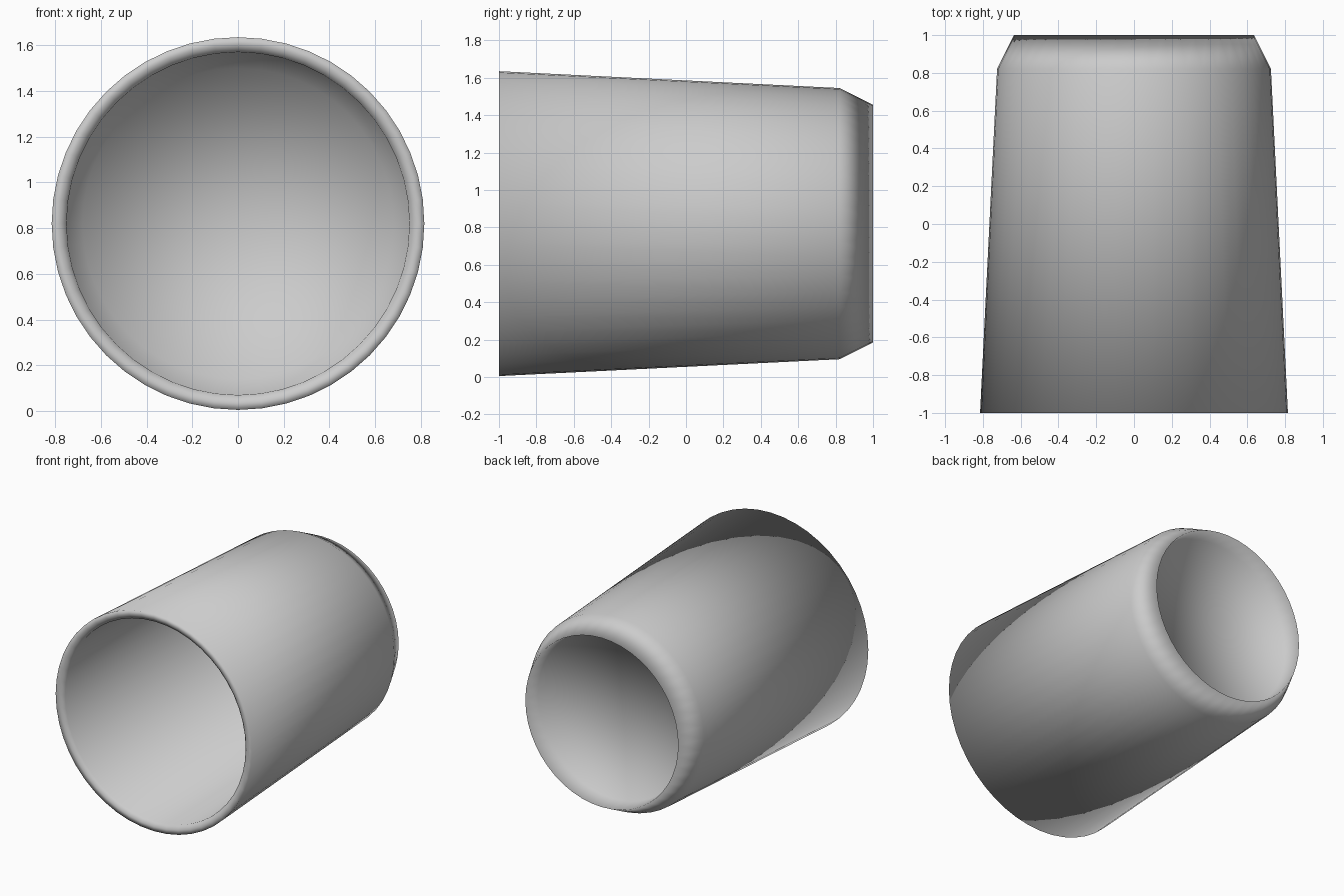
import bpy, bmesh, math

if "Cube" in bpy.data.objects:
    bpy.data.objects.remove(bpy.data.objects["Cube"])

SIDES = 48
CENTRE_Z = 0.82


def lathe(name, profile, sides):
    """Spin (y, radius) points round the lengthwise axis; zero radius makes a pole."""
    bm = bmesh.new()
    rings = []
    for y, r in profile:
        if r == 0:
            rings.append([bm.verts.new((0, y, CENTRE_Z))] * sides)
            continue
        rings.append([bm.verts.new((r * math.sin(2 * math.pi * i / sides), y,
                                    CENTRE_Z + r * math.cos(2 * math.pi * i / sides)))
                      for i in range(sides)])
    for a, b in zip(rings, rings[1:]):
        for i in range(sides):
            j = (i + 1) % sides
            corners = list(dict.fromkeys((a[i], a[j], b[j], b[i])))
            bm.faces.new(corners)
    bmesh.ops.recalc_face_normals(bm, faces=bm.faces)
    mesh = bpy.data.meshes.new(name)
    bm.to_mesh(mesh)
    bm.free()
    obj = bpy.data.objects.new(name, mesh)
    bpy.context.collection.objects.link(obj)
    for p in mesh.polygons:
        p.use_smooth = True
    return obj


# Tapered cup lying on its side: deep hollow, lip, outer wall, chamfer, recessed base
profile = [
    (0.84, 0), (0.82, 0.68),
    (-0.98, 0.75), (-1.0, 0.78), (-1.0, 0.815),
    (0.82, 0.725), (1.0, 0.635),
    (0.87, 0.62), (0.87, 0),
]
cup = lathe("cup_body", profile, SIDES)

# Pale grey finish
pale = bpy.data.materials.new("pale_grey")
pale.diffuse_color = (0.93, 0.95, 0.94, 1)
pale.use_nodes = True
pale.node_tree.nodes["Principled BSDF"].inputs["Base Color"].default_value = pale.diffuse_color
cup.data.materials.append(pale)
